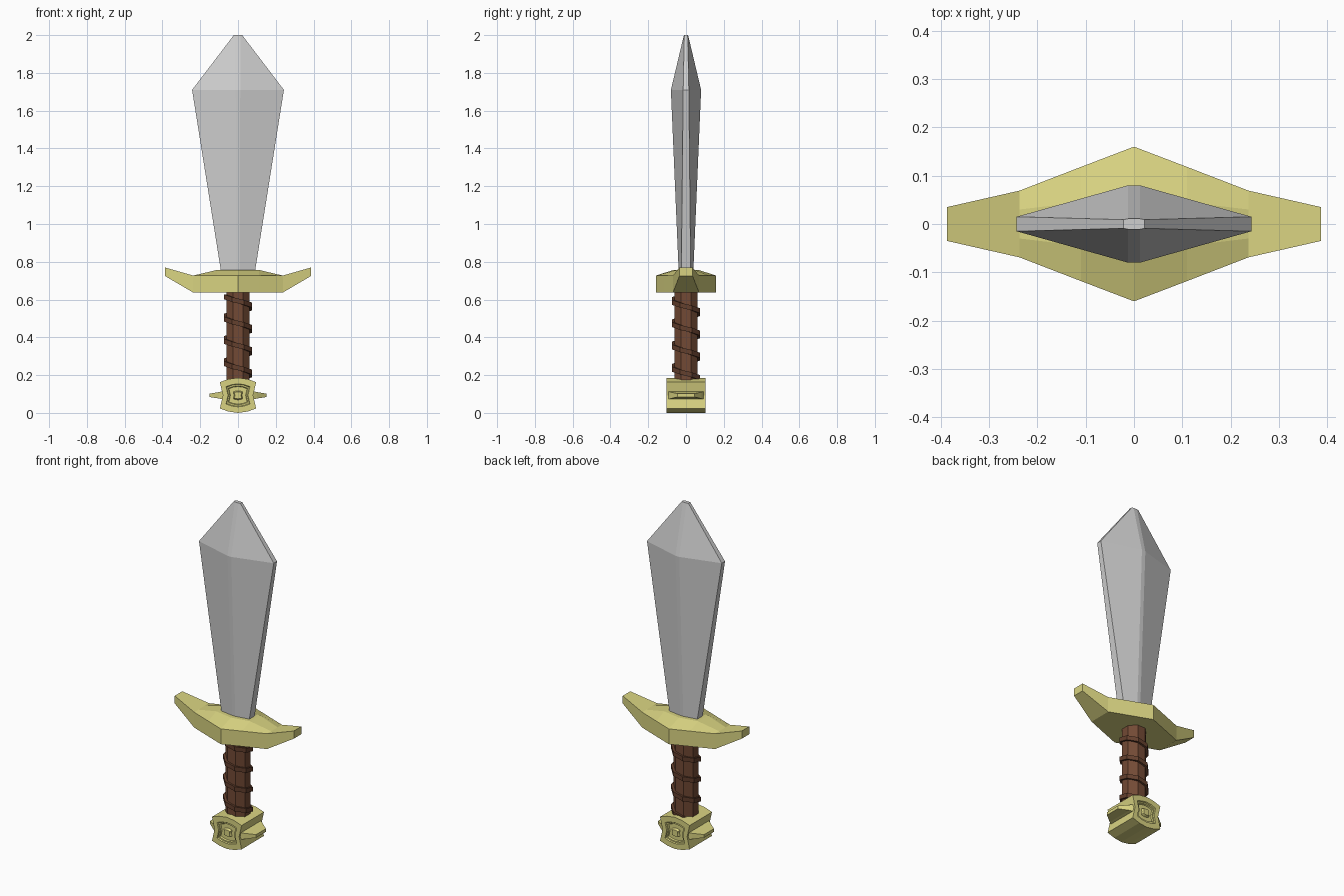
import bpy, bmesh, math

cube = bpy.data.objects.get("Cube")
if cube:
    bpy.data.objects.remove(cube, do_unlink=True)


def material(name, rgb):
    m = bpy.data.materials.new(name)
    m.use_nodes = True
    m.diffuse_color = (*rgb, 1)
    m.node_tree.nodes["Principled BSDF"].inputs["Base Color"].default_value = (*rgb, 1)
    return m


steel = material("steel", (0.62, 0.62, 0.62))
gold = material("pale gold", (0.69, 0.65, 0.22))
leather = material("brown leather", (0.17, 0.068, 0.035))
strap_brown = material("dark strap brown", (0.125, 0.05, 0.026))


def loft(name, rings, mat):
    """Skin a row of equal-length point rings and cap both ends."""
    bm = bmesh.new()
    rows = [[bm.verts.new(p) for p in ring] for ring in rings]
    n = len(rows[0])
    for a, b in zip(rows, rows[1:]):
        for i in range(n):
            j = (i + 1) % n
            bm.faces.new((a[i], a[j], b[j], b[i]))
    bm.faces.new(rows[0][::-1])
    bm.faces.new(rows[-1])
    bmesh.ops.recalc_face_normals(bm, faces=bm.faces)
    mesh = bpy.data.meshes.new(name)
    bm.to_mesh(mesh)
    bm.free()
    mesh.materials.append(mat)
    ob = bpy.data.objects.new(name, mesh)
    bpy.context.collection.objects.link(ob)
    return ob


# Blade: diamond section with blunt edges and a narrow flat ridge
def blade_ring(z, w, edge, depth, ridge):
    return [(w, -edge, z), (w, edge, z), (ridge, depth, z), (-ridge, depth, z),
            (-w, edge, z), (-w, -edge, z), (-ridge, -depth, z), (ridge, -depth, z)]


loft("blade", [blade_ring(0.73, 0.087, 0.025, 0.038, 0.01),
               blade_ring(1.71, 0.243, 0.015, 0.08, 0.012),
               blade_ring(2.0, 0.022, 0.009, 0.011, 0.012)], steel)

# Guard: sections along x as (x, outer y, bottom z, top z, inner y, inner z)
half = [(0.0, 0.16, 0.637, 0.727, 0.065, 0.757),
        (0.11, 0.118, 0.637, 0.727, 0.045, 0.757),
        (0.237, 0.069, 0.637, 0.727, 0.03, 0.727),
        (0.387, 0.035, 0.725, 0.77, 0.018, 0.77)]
sections = [(-s[0], *s[1:]) for s in half[:0:-1]] + half
loft("guard", [[(x, -yo, zb), (x, -yo, zt), (x, -yi, zi),
                (x, yi, zi), (x, yo, zt), (x, yo, zb)]
               for x, yo, zb, zt, yi, zi in sections], gold)


# Grip: eight-sided handle
def octagon_point(k, r, z):
    a = math.radians(22.5 + 45 * k)
    return (r * math.cos(a), r * math.sin(a), z)


loft("grip", [[octagon_point(k, 0.067, z) for k in range(8)] for z in (0.16, 0.65)], leather)

# Strap: flat band wound four turns down the grip
pitch, h = 0.118, 0.013
strap = []
for k in range(32):
    z = 0.622 - pitch * (k + 0.5) / 8
    strap.append([octagon_point(k + 4, r, z + dz)
                  for r, dz in ((0.058, -h), (0.081, -h), (0.081, h), (0.058, h))])
loft("grip_strap", strap, strap_brown)

# Pommel: pinched block with a stepped square sunk in its front and back
zc = 0.093
outline = [(0.08, 0), (0.096, 0.07), (0.05, 0.086), (0, 0.093), (-0.05, 0.086), (-0.096, 0.07),
           (-0.08, 0), (-0.096, -0.07), (-0.05, -0.086), (0, -0.093), (0.05, -0.086), (0.096, -0.07)]
steps = [(0.2, 0.104), (0.26, 0.09), (0.5, 0.09), (0.54, 0.098),
         (0.62, 0.098), (0.66, 0.104), (1.0, 0.104)]
rings = [(s, -y) for s, y in steps] + steps[::-1]
loft("pommel", [[(x * s, y, zc + z * s) for x, z in outline] for s, y in rings], gold)

# Pommel fins: tapered wedges, one on each side
for side, name in ((1, "left_pommel_fin"), (-1, "right_pommel_fin")):
    loft(name, [[(side * x, -w, zc - t), (side * x, w, zc - t),
                 (side * x, w, zc + t), (side * x, -w, zc + t)]
                for x, w, t in ((0.07, 0.1, 0.024), (0.1, 0.082, 0.017), (0.15, 0.045, 0.009))], gold)
